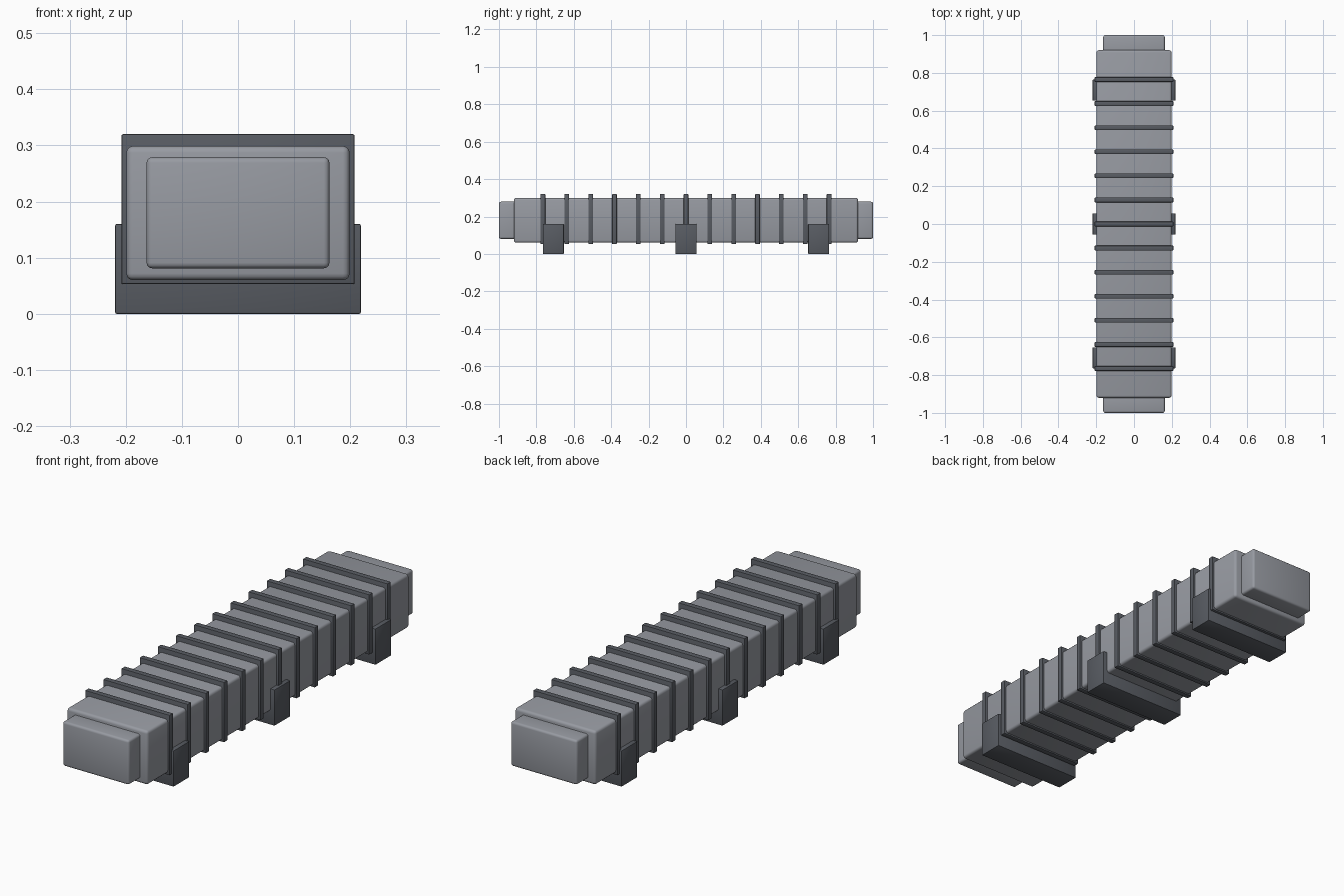
import bpy
import math

default = bpy.data.objects.get("Cube")
if default:
    bpy.data.objects.remove(default, do_unlink=True)


def make_material(name, color):
    mat = bpy.data.materials.new(name)
    mat.diffuse_color = color
    mat.use_nodes = True
    mat.node_tree.nodes["Principled BSDF"].inputs["Base Color"].default_value = color
    return mat


light_gray = make_material("light gray", (0.31, 0.325, 0.36, 1))
dark_gray = make_material("dark gray", (0.098, 0.107, 0.124, 1))


def box(name, half_x, y_range, z_range, mat, bevel, segments):
    """Rounded box centred on x, spanning the given y and z ranges."""
    y0, y1 = y_range
    z0, z1 = z_range
    bpy.ops.mesh.primitive_cube_add(size=1, location=(0, (y0 + y1) / 2, (z0 + z1) / 2))
    obj = bpy.context.object
    obj.name = name
    obj.scale = (2 * half_x, y1 - y0, z1 - z0)
    bpy.ops.object.transform_apply(location=False, rotation=False, scale=True)
    obj.data.materials.append(mat)
    mod = obj.modifiers.new("rounded_edges", "BEVEL")
    mod.width = bevel
    mod.segments = segments
    bpy.ops.object.modifier_apply(modifier=mod.name)
    bpy.ops.object.shade_smooth_by_angle(angle=math.radians(35))
    return obj


# Long main body
box("main_body", 0.199, (-0.92, 0.92), (0.06, 0.299), light_gray, 0.012, 3)

# Stepped caps at both ends
box("front_end_cap", 0.163, (-1, -0.88), (0.081, 0.279), light_gray, 0.01, 3)
box("back_end_cap", 0.163, (0.88, 1), (0.081, 0.279), light_gray, 0.01, 3)

# Evenly spaced ribs around the body
RIBS = 13
for i in range(RIBS):
    y = -0.765 + 1.53 * i / (RIBS - 1)
    box(f"rib_{i + 1}", 0.208, (y - 0.0125, y + 0.0125), (0.053, 0.32), dark_gray, 0.003, 2)

# Support saddles holding the body off the ground
for label, y in (("front", -0.709), ("middle", 0), ("back", 0.709)):
    box(f"{label}_saddle", 0.219, (y - 0.056, y + 0.056), (0, 0.16), dark_gray, 0.003, 2)
